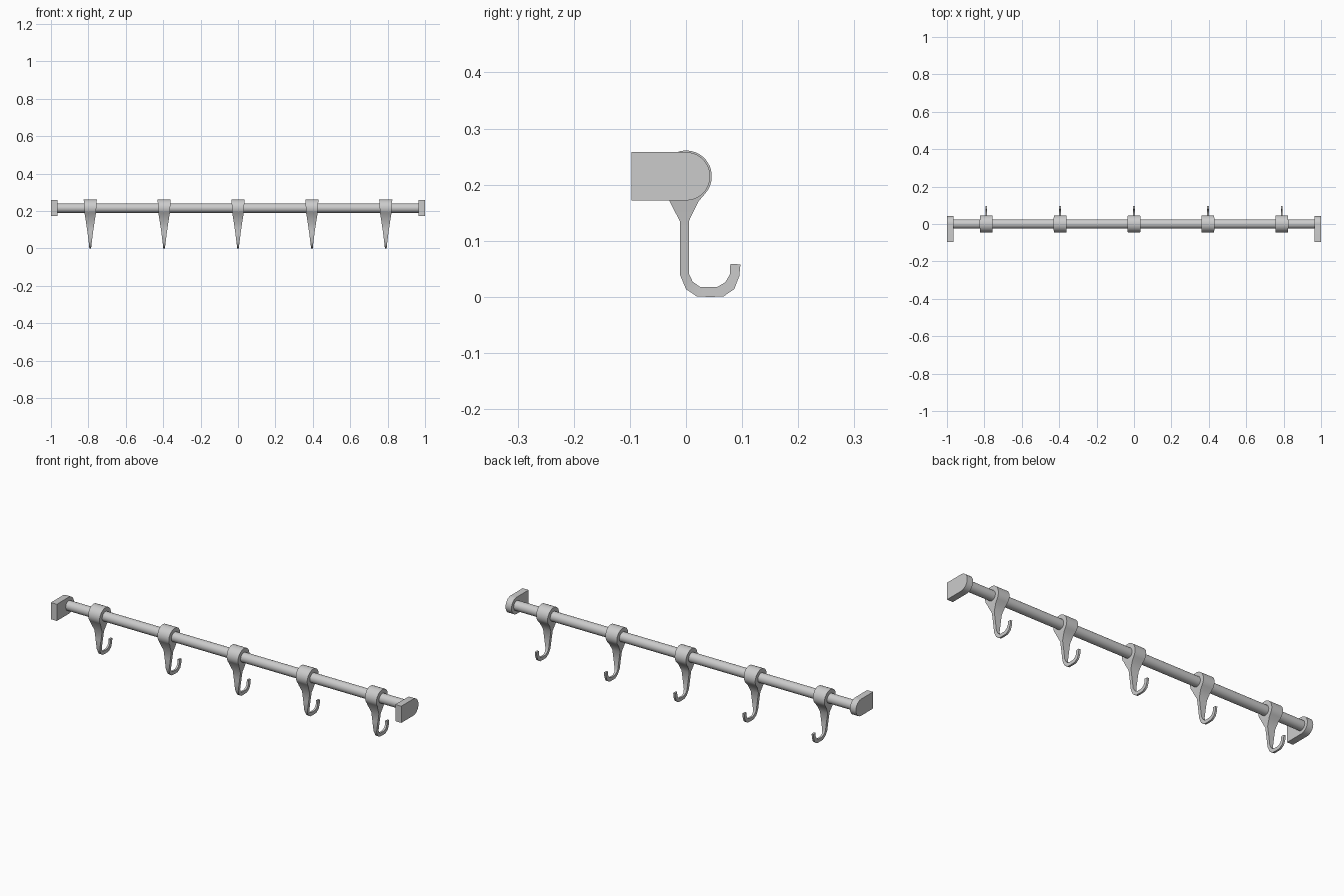
import bpy, bmesh, math

if "Cube" in bpy.data.objects:
    bpy.data.objects.remove(bpy.data.objects["Cube"])

Z_RAIL = 0.215


def finish(name, bm, angle=30):
    bmesh.ops.recalc_face_normals(bm, faces=bm.faces[:])
    me = bpy.data.meshes.new(name)
    bm.to_mesh(me)
    bm.free()
    ob = bpy.data.objects.new(name, me)
    bpy.context.collection.objects.link(ob)
    bpy.ops.object.select_all(action='DESELECT')
    ob.select_set(True)
    bpy.context.view_layer.objects.active = ob
    bpy.ops.object.shade_smooth_by_angle(angle=math.radians(angle))
    return ob


def extrude_x(name, profile, x0, x1):
    bm = bmesh.new()
    face = bm.faces.new([bm.verts.new((x0, y, z)) for y, z in profile])
    res = bmesh.ops.extrude_face_region(bm, geom=[face], use_keep_orig=True)
    verts = [v for v in res["geom"] if isinstance(v, bmesh.types.BMVert)]
    bmesh.ops.translate(bm, verts=verts, vec=(x1 - x0, 0, 0))
    return finish(name, bm)


def circle(r, a0, a1, n, z=Z_RAIL):
    return [(r * math.cos(math.radians(a0 + (a1 - a0) * i / n)),
             z + r * math.sin(math.radians(a0 + (a1 - a0) * i / n)))
            for i in range(n + 1)]


# Rail
extrude_x("rail", circle(0.025, 0, 360, 32)[:-1], -0.98, 0.98)

# Wall brackets with rounded outer end
bracket = [(-0.097, 0.172), *circle(0.043, -90, 90, 20), (-0.097, 0.258)]
for side, x0, x1 in (("left", -1, -0.966), ("right", 0.966, 1)):
    extrude_x("bracket_" + side, bracket, x0, x1)

# Hook sections: (back y, back z, tip-side y, tip-side z, half width)
sections = []
for a in range(86, -41, -9):
    y = 0.046 * math.cos(math.radians(a))
    z = Z_RAIL + 0.046 * math.sin(math.radians(a))
    sections.append((-y, z, y, z, 0.03 + 0.005 * (z - 0.18) / 0.08))
sections += [
    (-0.029, 0.170, 0.022, 0.170, 0.0275),
    (-0.011, 0.135, 0.005, 0.135, 0.022),
    (-0.011, 0.090, 0.005, 0.090, 0.0155),
    (-0.011, 0.040, 0.005, 0.042, 0.009),
    (0.000, 0.014, 0.012, 0.027, 0.006),
    (0.019, 0.001, 0.025, 0.018, 0.005),
    (0.043, 0.000, 0.040, 0.018, 0.005),
    (0.067, 0.001, 0.056, 0.018, 0.005),
    (0.086, 0.014, 0.070, 0.026, 0.005),
    (0.095, 0.037, 0.078, 0.040, 0.005),
    (0.097, 0.058, 0.079, 0.059, 0.005),
]


def hook(name, x):
    bm = bmesh.new()
    rings = [[bm.verts.new(c) for c in ((x - w, y0, z0), (x + w, y0, z0),
                                        (x + w, y1, z1), (x - w, y1, z1))]
             for y0, z0, y1, z1, w in sections]
    for a, b in zip(rings, rings[1:]):
        for i in range(4):
            j = (i + 1) % 4
            bm.faces.new((a[i], a[j], b[j], b[i]))
    bm.faces.new(rings[0])
    bm.faces.new(rings[-1])
    return finish(name, bm, 40)


# Five evenly spaced hooks
for i in range(5):
    hook(f"hook_{i + 1}", (i - 2) * 0.395)
